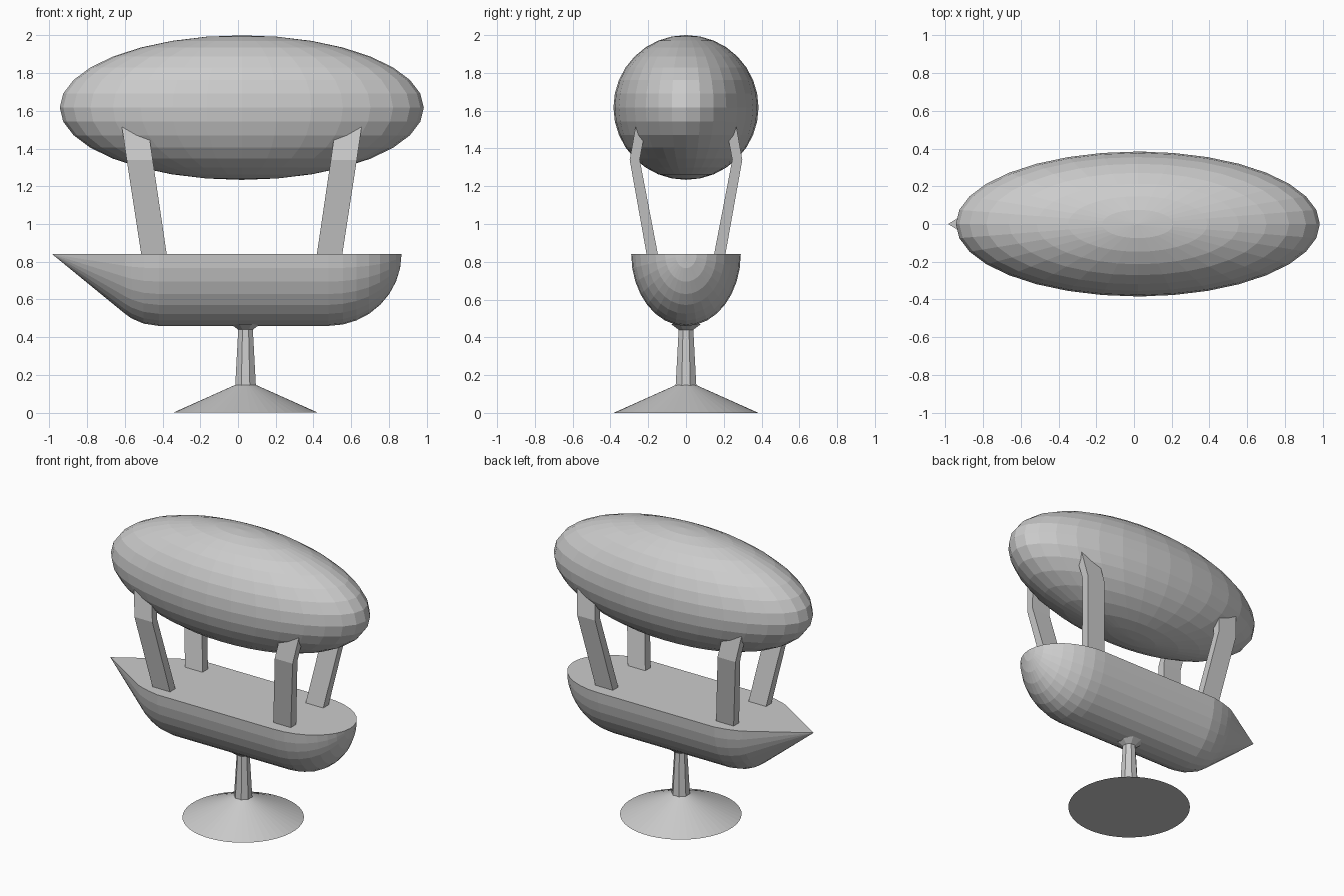
import bpy, bmesh, math
from mathutils import Matrix

if "Cube" in bpy.data.objects:
    bpy.data.objects.remove(bpy.data.objects["Cube"])

CX = 0.02   # centre of balloon and struts
DECK = 0.84


def finish(bm, name):
    bmesh.ops.remove_doubles(bm, verts=bm.verts, dist=0.0005)
    bmesh.ops.recalc_face_normals(bm, faces=bm.faces)
    mesh = bpy.data.meshes.new(name)
    bm.to_mesh(mesh)
    bm.free()
    ob = bpy.data.objects.new(name, mesh)
    bpy.context.collection.objects.link(ob)
    return ob


def loft(name, rings):
    """Skin closed rings of points and cap both ends."""
    bm = bmesh.new()
    vs = [[bm.verts.new(p) for p in r] for r in rings]
    n = len(vs[0])
    for a, b in zip(vs, vs[1:]):
        for i in range(n):
            j = (i + 1) % n
            bm.faces.new((a[i], a[j], b[j], b[i]))
    bm.faces.new(vs[0])
    bm.faces.new(vs[-1])
    return finish(bm, name)


def circle(r, z, n, cx):
    return [(cx + r * math.cos((i + 0.5) * math.tau / n),
             r * math.sin((i + 0.5) * math.tau / n), z) for i in range(n)]


# Balloon: stretched sphere with poles up and down
bm = bmesh.new()
bmesh.ops.create_uvsphere(bm, u_segments=32, v_segments=16, radius=1,
                          matrix=Matrix.Translation((CX, 0, 1.617))
                          @ Matrix.Diagonal((0.965, 0.384, 0.383, 1)))
finish(bm, "balloon")

# Hull: half-ellipse stations (x, half width, depth), pointed bow, rounded stern
stations = [(-0.985, 0, 0), (-0.60, 0.24, 0.315), (-0.565, 0.254, 0.34),
            (-0.50, 0.274, 0.368), (-0.42, 0.29, 0.38)]
for k in range(9):
    a = k * math.pi / 16
    stations.append((0.48 + 0.387 * math.sin(a),
                     0.29 * math.cos(a), 0.38 * math.cos(a)))
bm = bmesh.new()
rows = [[bm.verts.new((x, w * math.cos(math.pi * i / 16),
                       DECK - d * math.sin(math.pi * i / 16)))
         for i in range(17)] for x, w, d in stations]
for a, b in zip(rows, rows[1:]):
    for i in range(16):
        bm.faces.new((a[i], a[i + 1], b[i + 1], b[i]))
    bm.faces.new((a[16], a[0], b[0], b[16]))
finish(bm, "hull")

# Struts: slanted flat bars that bend inward into the balloon
# (inner x, outer x, inner y, outer y, z) measured from the centre
levels = [(0.395, 0.53, 0.145, 0.205, 0.82),
          (0.472, 0.61, 0.245, 0.298, 1.34),
          (0.507, 0.645, 0.20, 0.255, 1.58)]
for sx, end in ((-1, "bow"), (1, "stern")):
    for sy, side in ((-1, "front"), (1, "back")):
        loft(f"{end}_{side}_strut",
             [[(CX + sx * x, sy * y, z) for x, y in
               ((x0, y0), (x1, y0), (x1, y1), (x0, y1))]
              for x0, x1, y0, y1, z in levels])

# Stand: octagonal stem flaring under the hull, and a wide conical foot
loft("stand_stem", [circle(r, z, 8, 0.04) for r, z in
                    ((0.06, 0.13), (0.042, 0.44), (0.085, 0.47))])
loft("stand_foot", [circle(r, z, 48, 0.04) for r, z in
                    ((0.384, 0.0), (0.055, 0.147))])
